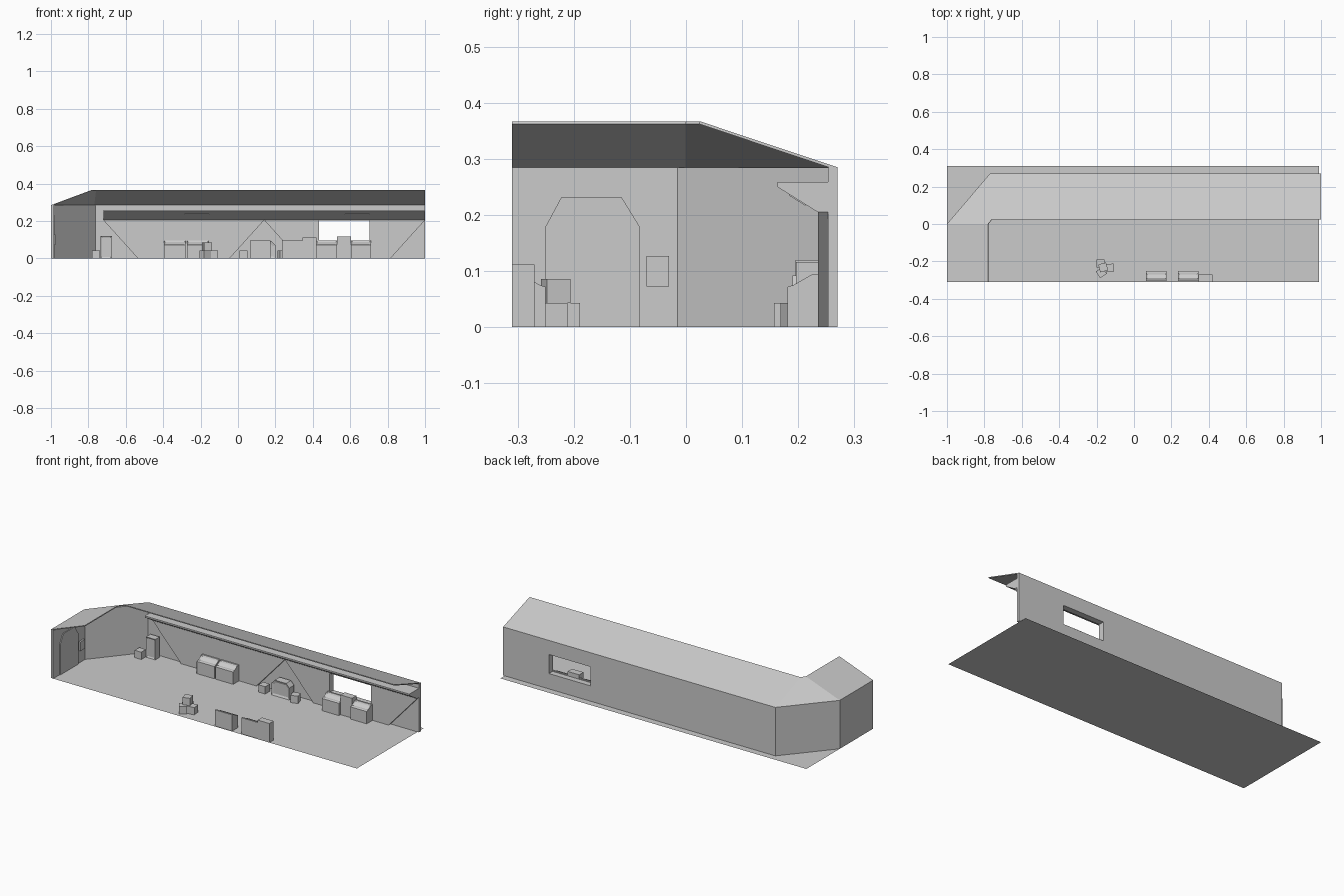
import bpy, bmesh, math
from mathutils import Matrix, Vector

if "Cube" in bpy.data.objects:
    bpy.data.objects.remove(bpy.data.objects["Cube"])


def finish(name, bm):
    bmesh.ops.recalc_face_normals(bm, faces=bm.faces)
    me = bpy.data.meshes.new(name)
    bm.to_mesh(me)
    bm.free()
    ob = bpy.data.objects.new(name, me)
    bpy.context.collection.objects.link(ob)
    return ob


def prism(name, pts, axis, a, b, inset_dir=None, thick=0.012, depth=-0.005):
    """Extrude a 2D profile along an axis; optionally sink a panel in one side."""
    put = {'x': lambda u, v, t: (t, u, v),
           'y': lambda u, v, t: (u, t, v),
           'z': lambda u, v, t: (u, v, t)}[axis]
    bm = bmesh.new()
    lo = [bm.verts.new(put(u, v, a)) for u, v in pts]
    hi = [bm.verts.new(put(u, v, b)) for u, v in pts]
    bm.faces.new(lo)
    bm.faces.new(hi)
    n = len(pts)
    for i in range(n):
        j = (i + 1) % n
        bm.faces.new((lo[i], lo[j], hi[j], hi[i]))
    if inset_dir:
        bmesh.ops.recalc_face_normals(bm, faces=bm.faces)
        bm.normal_update()
        d = Vector(inset_dir).normalized()
        face = max(bm.faces, key=lambda f: f.normal.dot(d))
        bmesh.ops.inset_region(bm, faces=[face], thickness=thick, depth=depth)
    return finish(name, bm)


def box(name, center, size, rot=0, axis='Z'):
    bm = bmesh.new()
    m = (Matrix.Translation(center) @ Matrix.Rotation(rot, 4, axis)
         @ Matrix.Diagonal((*size, 1)))
    bmesh.ops.create_cube(bm, size=1, matrix=m)
    return finish(name, bm)


def console(name, x0, x1, back, s):
    """Desk with sloped top; s = +1 stands against the rear, -1 against the front."""
    prof = [(0, 0), (0, .095), (.01, .095), (.045, .075), (.055, .072), (.055, 0)]
    return prism(name, [(back - s * d, z) for d, z in prof], 'x', x0, x1,
                 inset_dir=(0, -s * .5, .87))


# Floor
bm = bmesh.new()
bm.faces.new([bm.verts.new(p) for p in
              ((-1, -.31, 0), (.99, -.31, 0), (.99, .31, 0), (-1, .31, 0))])
finish("floor", bm)

# Walls: left, angled corner and rear in one plan outline
wall = prism("walls", [(-1, -.31), (-1, 0), (-.77, .27), (1, .27), (1, .253),
                       (-.762, .253), (-.985, -.015), (-.985, -.31)], 'z', 0, .285)

# Raised trapezoid panels on the rear wall
panels = [prism(f"wall_panel_{i}", [(x, .205), (x + .185, 0), (x + .675, 0), (x + .86, .205)],
                'y', .235, .254) for i, x in enumerate((-.72, .14))]

# Window opening
cutter = box("window_cutter", (.567, .25, .146), (.27, .1, .112))
cutter.hide_render = True
cutter.hide_viewport = False
cutter.display_type = 'WIRE'
for ob in (wall, panels[1]):
    mod = ob.modifiers.new("window", 'BOOLEAN')
    mod.operation = 'DIFFERENCE'
    mod.object = cutter
    mod.solver = 'EXACT'

# Roof following the walls
outer = [(-1, -.31), (-1, 0), (-.77, .27), (1, .27)]
inner = [(-.78, -.31), (-.78, 0), (-.76, .025), (1, .025)]
bm = bmesh.new()
o = [bm.verts.new((x, y, .285)) for x, y in outer]
n = [bm.verts.new((x, y, .367)) for x, y in inner]
for i in range(3):
    bm.faces.new((o[i], n[i], n[i + 1], o[i + 1]))
roof = finish("roof", bm)
up = sum(p.normal.z for p in roof.data.polygons) > 0
sol = roof.modifiers.new("thickness", 'SOLIDIFY')
sol.thickness = .005
sol.offset = -1 if up else 1

# Overhead ledge with light panels on its slanted underside
prism("ledge", [(.254, .259), (.163, .259), (.163, .25), (.235, .205), (.254, .205)],
      'x', -.72, 1)
for i, x in enumerate((-.22, .637)):
    box(f"ledge_light_{i}", (x, .199, .2275), (.13, .035, .004),
        math.atan2(-.045, .072), 'X')

# Door and control box on the left wall
prism("door", [(-.25, 0), (-.25, .18), (-.222, .232), (-.115, .232), (-.083, .18), (-.083, 0)],
      'x', -.986, -.98)
box("door_control", (-.981, -.05, .1), (.012, .04, .054))

# Consoles along the rear wall
for i, (x0, x1) in enumerate(((-.395, -.28), (-.273, -.158), (.42, .53), (.605, .71))):
    console(f"rear_console_{i}", x0, x1, .236, 1)
# Consoles along the front edge
console("front_console_0", .063, .175, -.305, -1)
console("front_console_1", .235, .345, -.305, -1)

# Cabinets
prism("tall_cabinet", [(-.735, 0), (-.735, .12), (-.675, .12), (-.675, 0)],
      'y', .195, .236, inset_dir=(0, -1, 0), depth=-.004)
box("window_cabinet", (.567, .216, .058), (.075, .04, .116))
box("front_cabinet", (.383, -.29, .056), (.076, .04, .112))

# Machine with chamfered top
prism("machine", [(.085, 0), (.085, .07), (.105, .092), (.18, .092), (.2, .07), (.2, 0)],
      'y', .19, .236, inset_dir=(0, -1, 0), thick=.015)

# Crates
c = .043
for i, (x, y, z, r) in enumerate(((-.18, -.21, 0, 0), (-.175, -.26, 0, .6),
                                  (-.13, -.235, 0, .1), (-.165, -.232, c, .25),
                                  (-.76, .178, 0, 0), (.03, .2, 0, 0), (.238, .195, 0, .3))):
    box(f"crate_{i}", (x, y, z + c / 2), (c, c, c), r)
